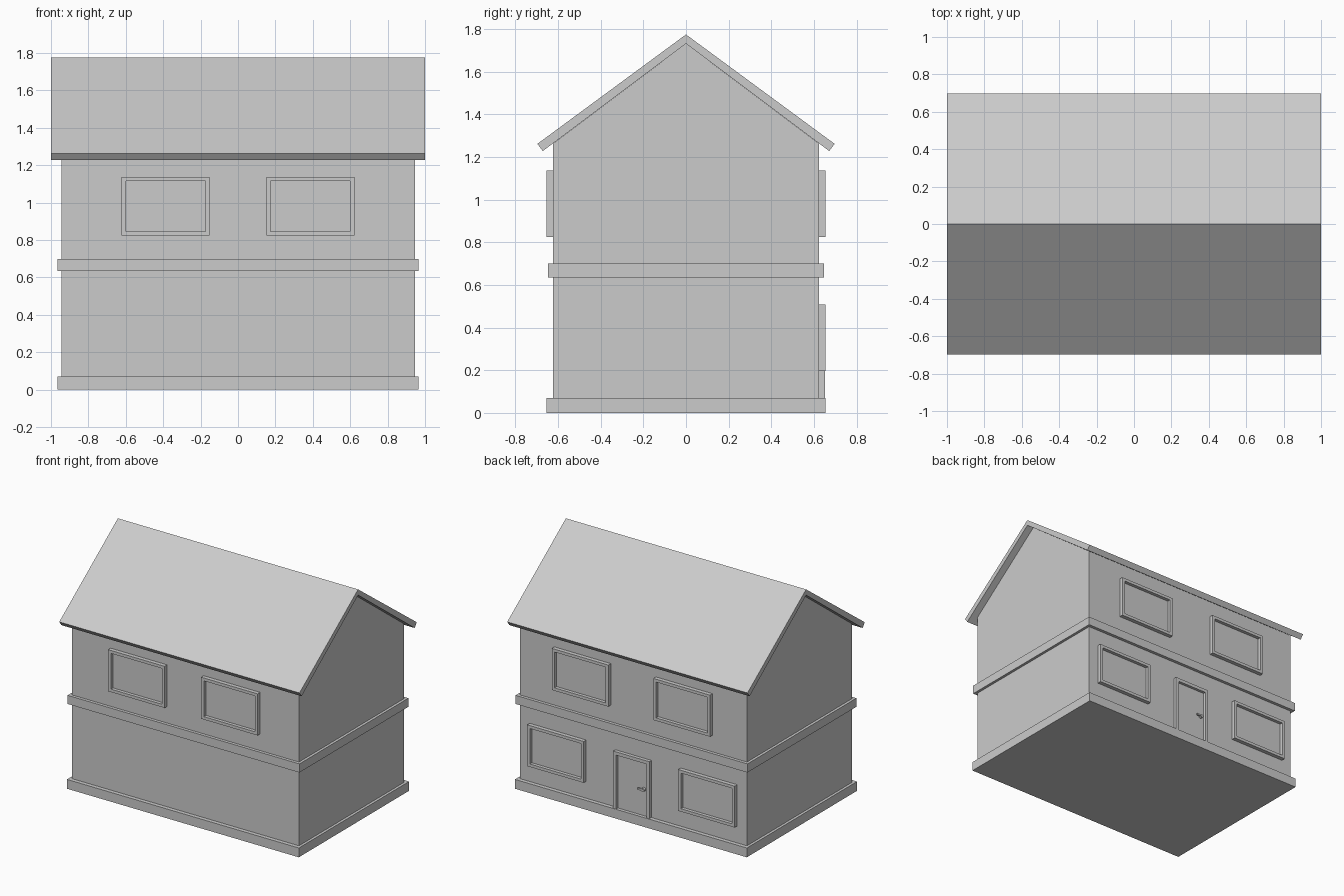
import bpy, bmesh
from math import pi

if "Cube" in bpy.data.objects:
    bpy.data.objects.remove(bpy.data.objects["Cube"])


def finish(name, bm):
    bmesh.ops.recalc_face_normals(bm, faces=bm.faces)
    mesh = bpy.data.meshes.new(name)
    bm.to_mesh(mesh)
    bm.free()
    ob = bpy.data.objects.new(name, mesh)
    bpy.context.collection.objects.link(ob)
    return ob


def extrude_profile(name, pts, direction):
    """Closed 3D outline swept along a direction."""
    bm = bmesh.new()
    face = bm.faces.new([bm.verts.new(p) for p in pts])
    res = bmesh.ops.extrude_face_region(bm, geom=[face])
    verts = [v for v in res["geom"] if isinstance(v, bmesh.types.BMVert)]
    bmesh.ops.translate(bm, verts=verts, vec=direction)
    return finish(name, bm)


def box(name, x0, x1, y0, y1, z0, z1):
    pts = [(x0, y0, z0), (x1, y0, z0), (x1, y1, z0), (x0, y1, z0)]
    return extrude_profile(name, pts, (0, 0, z1 - z0))


def frame(name, x0, x1, z0, z1, side, border=0.022, depth=0.03):
    """Square-cut window frame standing proud of the wall."""
    bm = bmesh.new()
    y = side * WALL_Y
    b = border
    outer = [bm.verts.new((x, y, z)) for x, z in
             ((x0, z0), (x1, z0), (x1, z1), (x0, z1))]
    inner = [bm.verts.new((x, y, z)) for x, z in
             ((x0 + b, z0 + b), (x1 - b, z0 + b), (x1 - b, z1 - b), (x0 + b, z1 - b))]
    faces = [bm.faces.new((outer[i], outer[(i + 1) % 4], inner[(i + 1) % 4], inner[i]))
             for i in range(4)]
    res = bmesh.ops.extrude_face_region(bm, geom=faces)
    verts = [v for v in res["geom"] if isinstance(v, bmesh.types.BMVert)]
    bmesh.ops.translate(bm, verts=verts, vec=(0, side * depth, 0))
    return finish(name, bm)


def window(name, x0, x1, z0, z1, side):
    frame(name + "_frame", x0, x1, z0, z1, side)
    ya, yb = sorted((side * (WALL_Y - 0.005), side * (WALL_Y + 0.005)))
    box(name + "_pane", x0 + 0.02, x1 - 0.02, ya, yb, z0 + 0.02, z1 - 0.02)


WALL_X, WALL_Y = 0.945, 0.625

# Walls with gable ends
walls = [(-WALL_Y, 0.02), (WALL_Y, 0.02), (WALL_Y, 1.262), (0, 1.732), (-WALL_Y, 1.262)]
extrude_profile("walls", [(-WALL_X, y, z) for y, z in walls], (2 * WALL_X, 0, 0))

# Pitched roof slab
roof = [(0, 1.775), (0.697, 1.262), (0.672, 1.228), (0, 1.732), (-0.672, 1.228), (-0.697, 1.262)]
extrude_profile("roof", [(-1, y, z) for y, z in roof], (2, 0, 0))

# Plinth and floor band
box("plinth", -0.965, 0.965, -0.655, 0.655, 0, 0.07)
box("floor_band", -0.965, 0.965, -0.648, 0.648, 0.635, 0.70)

# Window rows: (name, near x, far x, bottom, top, side), mirrored in x
rows = (("front_upper", 0.152, 0.622, 0.825, 1.138, -1),
        ("back_upper", 0.188, 0.658, 0.825, 1.138, 1),
        ("back_lower", 0.394, 0.864, 0.197, 0.508, 1))
for name, a, b, z0, z1, side in rows:
    window(name + "_window_right", a, b, z0, z1, side)
    window(name + "_window_left", -b, -a, z0, z1, side)

# Door: three-sided frame and leaf
outline = [(-0.15, 0.06), (-0.15, 0.50), (0.15, 0.50), (0.15, 0.06),
           (0.125, 0.06), (0.125, 0.475), (-0.125, 0.475), (-0.125, 0.06)]
extrude_profile("door_frame", [(x, WALL_Y, z) for x, z in outline], (0, 0.026, 0))
box("door_leaf", -0.127, 0.127, 0.62, 0.63, 0.06, 0.477)

# Door handle: round stem and lever
bpy.ops.mesh.primitive_cylinder_add(vertices=16, radius=0.014, depth=0.022,
                                    location=(-0.092, 0.638, 0.27), rotation=(pi / 2, 0, 0))
bpy.context.object.name = "handle_stem"
bpy.ops.object.shade_smooth_by_angle()
box("handle_lever", -0.098, -0.05, 0.641, 0.652, 0.264, 0.277)
